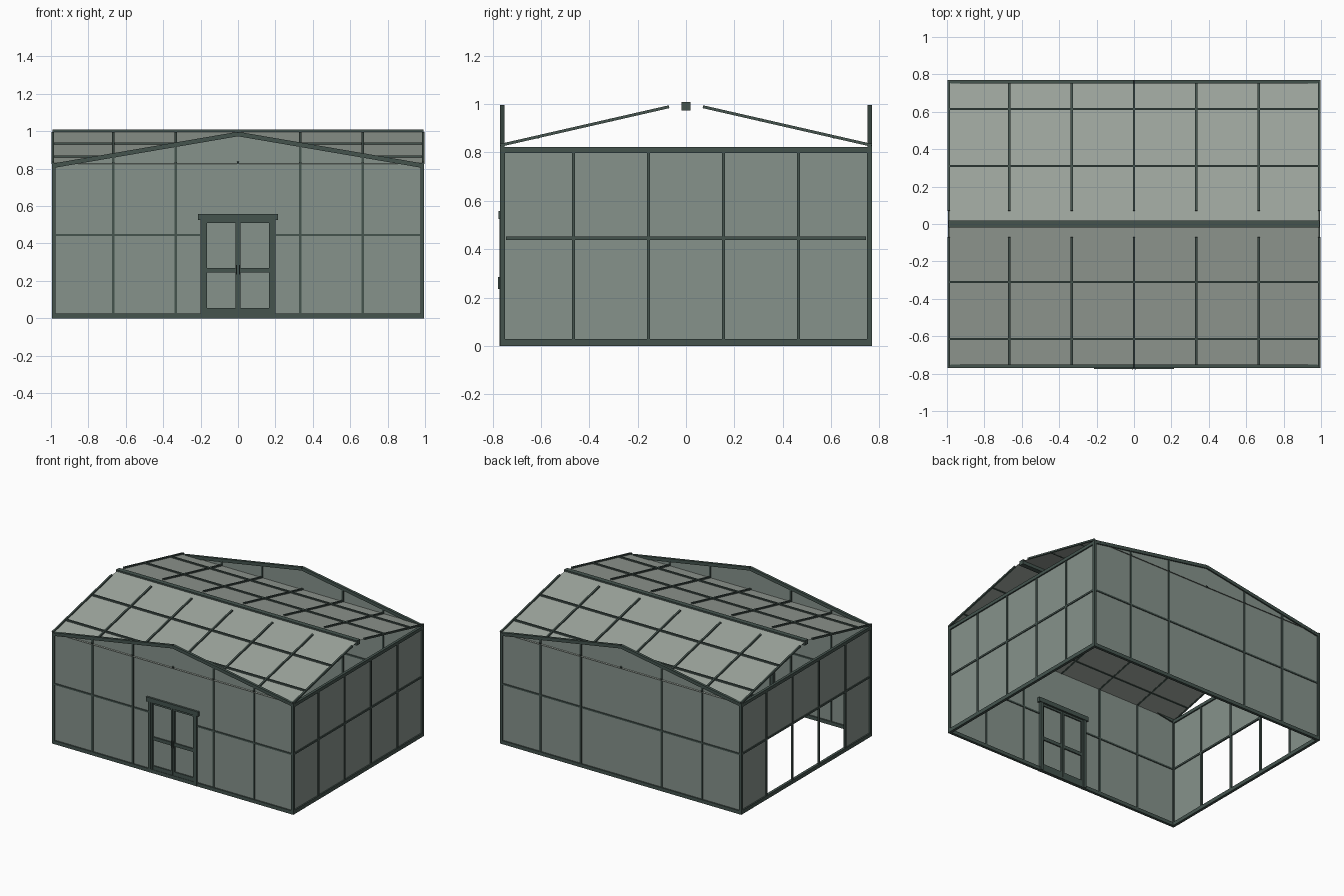
import bpy, math
from mathutils import Vector, Matrix

if "Cube" in bpy.data.objects:
    bpy.data.objects.remove(bpy.data.objects["Cube"])

def mat(name, col):
    m = bpy.data.materials.new(name)
    m.diffuse_color = (*col, 1)
    m.use_nodes = True
    m.node_tree.nodes["Principled BSDF"].inputs["Base Color"].default_value = m.diffuse_color
    return m

FRAME = mat("dark_green_frame", (0.058, 0.088, 0.076))
GLASS = mat("wall_glass", (0.24, 0.29, 0.26))
ROOF = mat("roof_glass", (0.34, 0.38, 0.34))

def mesh(name, verts, faces, m):
    me = bpy.data.meshes.new(name)
    me.from_pydata([tuple(v) for v in verts], [], faces)
    me.materials.append(m)
    ob = bpy.data.objects.new(name, me)
    bpy.context.collection.objects.link(ob)
    return ob

BOX = [(0, 1, 3, 2), (4, 6, 7, 5), (0, 4, 5, 1), (2, 3, 7, 6), (0, 2, 6, 4), (1, 5, 7, 3)]

def box(name, x, y, z, m=FRAME):
    return mesh(name, [(a, b, c) for a in x for b in y for c in z], BOX, m)

def bar(name, a, b, w, h):
    # rectangular bar from a to b, w wide sideways and h high
    a, b = Vector(a), Vector(b)
    d = (b - a).normalized()
    s = d.cross(Vector((0, 0, 1)))
    s = Vector((1, 0, 0)) if s.length < 1e-4 else s.normalized()
    u = s.cross(d)
    return mesh(name, [p + s * i * w / 2 + u * j * h / 2
                       for p in (a, b) for i in (-1, 1) for j in (-1, 1)], BOX, FRAME)

X, Y, EAVE, PEAK = 0.985, 0.76, 0.815, 0.985
MID = 0.445

def gable_z(x):
    return PEAK - abs(x) * (PEAK - EAVE) / X

def roof_z(y):
    return 1.005 - abs(y) * 0.2286

# corner posts
for sx in (-1, 1):
    for sy in (-1, 1):
        box("corner_post", sorted((sx * 0.975, sx * 0.995)), sorted((sy * 0.748, sy * 0.77)), (0, 0.82))

# front and back gable walls
for side, s in (("front", -1), ("back", 1)):
    y = s * Y
    box(side + "_sill", (-0.99, 0.99), (y - 0.01, y + 0.01), (0, 0.026))
    for sx in (-1, 1):
        bar(side + "_gable_rail", (sx * 0.992, y, EAVE), (0, y, PEAK), 0.02, 0.024)
        for x in (1 / 3, 2 / 3):
            bar(side + "_mullion", (sx * x, y, 0), (sx * x, y, gable_z(x)), 0.013, 0.013)
    if s < 0:
        for sx in (-1, 1):
            bar("front_mid_rail", (sx * 0.18, y, MID), (sx * X, y, MID), 0.012, 0.012)
        outline = [(-X, 0), (-0.19, 0), (-0.19, 0.53), (0.19, 0.53), (0.19, 0),
                   (X, 0), (X, EAVE), (0, PEAK), (-X, EAVE)]
    else:
        bar("back_mid_rail", (-X, y, MID), (X, y, MID), 0.012, 0.012)
        outline = [(-X, 0), (X, 0), (X, EAVE), (0, PEAK), (-X, EAVE)]
    mesh(side + "_glass", [(x, y, z) for x, z in outline], [tuple(range(len(outline)))], GLASS)

# side walls; the left one has three open lower bays
for side, s in (("left", -1), ("right", 1)):
    x = s * X
    box(side + "_sill", (x - 0.01, x + 0.01), (-0.76, 0.76), (0, 0.028))
    box(side + "_top_rail", (x - 0.01, x + 0.01), (-0.77, 0.77), (0.798, 0.822))
    bar(side + "_mid_rail", (x, -0.745, MID), (x, 0.745, MID), 0.013, 0.013)
    for y in (-0.465, -0.155, 0.155, 0.465):
        bar(side + "_mullion", (x, y, 0), (x, y, 0.81), 0.013, 0.013)
    panes = [(-Y, Y, 0, 0.81)] if s > 0 else [(-Y, Y, MID, 0.81), (-Y, -0.465, 0, MID), (0.465, Y, 0, MID)]
    for y0, y1, z0, z1 in panes:
        mesh(side + "_glass", [(x, y0, z0), (x, y1, z0), (x, y1, z1), (x, y0, z1)], [(0, 1, 2, 3)], GLASS)

# roof: ridge beam, glass slopes, rafters and purlins
box("ridge_beam", (-0.993, 0.993), (-0.018, 0.018), (0.973, 1.008))
for s in (-1, 1):
    zg = -0.004
    mesh("roof_glass", [(-0.99, 0, roof_z(0) + zg), (0.99, 0, roof_z(0) + zg),
                        (0.99, s * 0.771, roof_z(0.771) + zg), (-0.99, s * 0.771, roof_z(0.771) + zg)],
         [(0, 1, 2, 3)], ROOF)
    for i in range(-3, 4):
        x = i / 3 * 0.99 if abs(i) == 3 else i / 3
        bar("rafter", (x, s * 0.768, roof_z(0.768)), (x, s * 0.07, roof_z(0.07)), 0.013, 0.012)
    for y in (0.31, 0.615):
        bar("purlin", (-0.99, s * y, roof_z(y)), (0.99, s * y, roof_z(y)), 0.013, 0.012)

# double door in the front wall
box("door_header", (-0.215, 0.215), (-0.775, -0.735), (0.525, 0.558))
box("door_threshold", (-0.18, 0.18), (-0.77, -0.745), (0, 0.012))
for s in (-1, 1):
    span = lambda a, b: sorted((s * a, s * b))
    box("door_jamb", span(0.18, 0.2), (-0.772, -0.738), (0, 0.53))
    for a, b in ((0.001, 0.014), (0.165, 0.18)):
        box("door_stile", span(a, b), (-0.768, -0.748), (0.01, 0.525))
    for z0, z1 in ((0.01, 0.055), (0.245, 0.27), (0.51, 0.525)):
        box("door_rail", span(0.012, 0.168), (-0.767, -0.749), (z0, z1))
    mesh("door_glass", [(s * 0.01, -0.758, 0.03), (s * 0.17, -0.758, 0.03),
                        (s * 0.17, -0.758, 0.52), (s * 0.01, -0.758, 0.52)], [(0, 1, 2, 3)], GLASS)
    box("door_handle", span(0.005, 0.01), (-0.777, -0.768), (0.235, 0.285))
